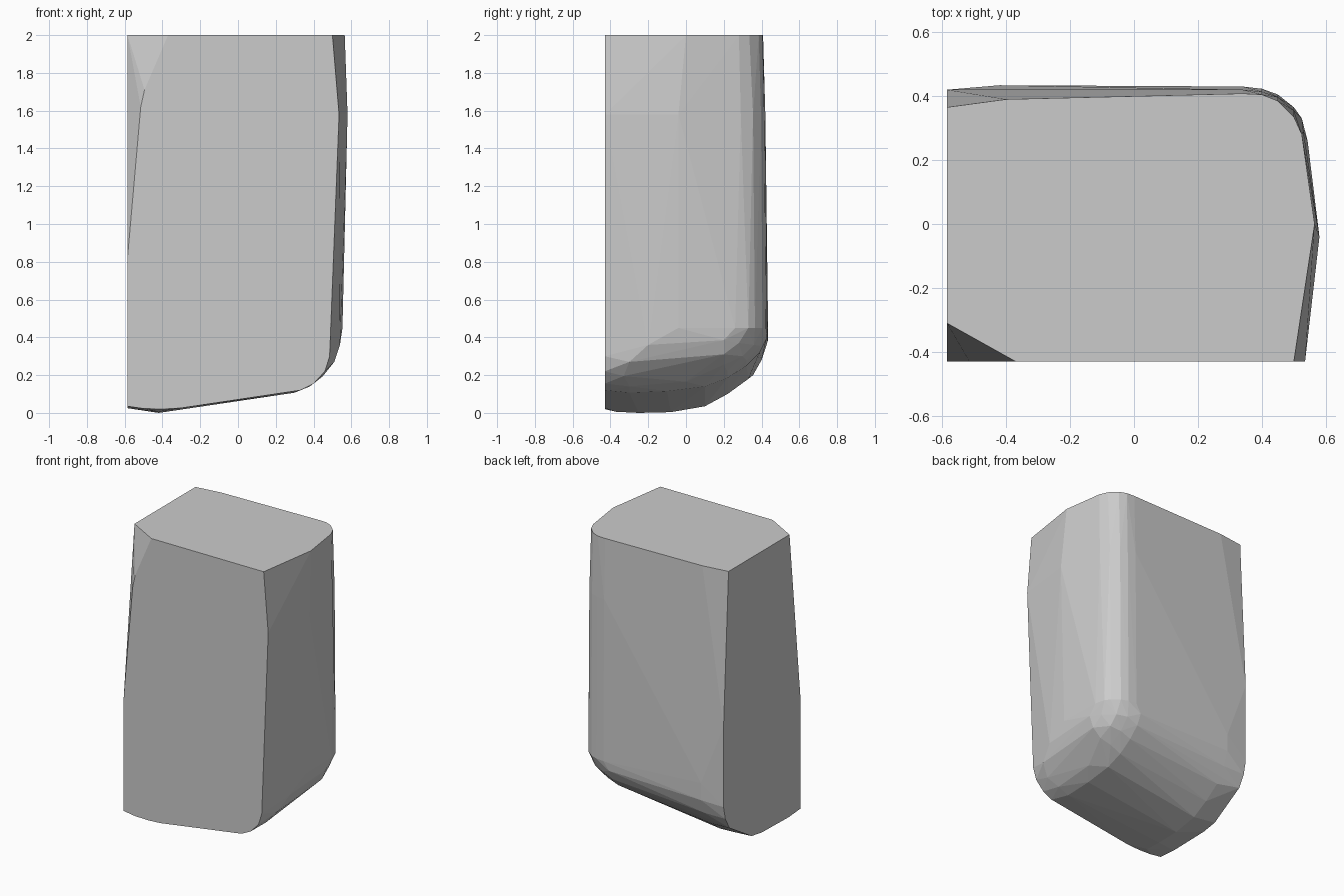
import bpy, bmesh

TOP, LEFT, FRONT = 2.0, -0.585, -0.43   # the three flat cut planes
points = []


def ring(z, outline):
    """Horizontal outline at one height."""
    points.extend((x, y, z) for x, y in outline)


def rib(x, profile):
    """Cross profile (y, z) of the underside at one x."""
    points.extend((x, y, z) for y, z in profile)


# Flat top and the body outlines below it
ring(TOP, [(LEFT, 0.365), (-0.4, 0.39), (0.34, 0.408), (0.40, 0.405), (0.45, 0.385),
           (0.50, 0.335), (0.525, 0.28), (0.565, 0.0), (0.50, FRONT),
           (-0.37, FRONT), (LEFT, -0.31)])
ring(1.58, [(0.34, 0.42), (0.40, 0.414), (0.45, 0.397), (0.50, 0.355), (0.53, 0.29),
            (0.58, -0.04), (0.535, FRONT)])
ring(0.45, [(0.34, 0.43), (0.40, 0.423), (0.45, 0.405), (0.50, 0.365),
            (0.525, 0.33), (0.543, 0.26), (0.553, -0.04)])

# Cut-face outlines: left side, then front
rib(LEFT, [(FRONT, 0.82), (0.42, 0.93), (0.42, 0.37), (0.40, 0.28), (0.355, 0.2),
           (0.11, 0.05), (0.0, 0.032), (-0.3, 0.025), (FRONT, 0.035)])
points.extend((x, FRONT, z) for x, z in [
    (-0.5, 0.023), (-0.4, 0.02), (-0.3, 0.026), (0.33, 0.12), (0.40, 0.155),
    (0.46, 0.22), (0.485, 0.3), (-0.515, 1.62), (-0.495, 1.71)])

# Rounded underside, rising towards the back right corner
rib(-0.42, [(-0.37, 0.006), (-0.25, 0.0), (-0.08, 0.004), (0.1, 0.035), (0.22, 0.1),
            (0.33, 0.18), (0.40, 0.28), (0.433, 0.38), (0.434, 0.5)])
rib(0.30, [(-0.3, 0.107), (-0.1, 0.115), (0.1, 0.14), (0.22, 0.185),
           (0.32, 0.25), (0.39, 0.32), (0.425, 0.39)])
rib(0.38, [(-0.3, 0.14), (0.0, 0.165), (0.22, 0.22), (0.32, 0.28), (0.39, 0.355)])
rib(0.45, [(-0.33, 0.195), (0.2, 0.255), (0.30, 0.3), (0.36, 0.36)])
rib(0.51, [(-0.3, 0.27), (0.2, 0.31), (0.28, 0.37)])
rib(0.54, [(-0.2, 0.36), (0.2, 0.385)])

# Wrap the outlines in one faceted convex block
bm = bmesh.new()
for p in points:
    bm.verts.new(p)
hull = bmesh.ops.convex_hull(bm, input=bm.verts)
junk = {g for g in hull["geom_interior"] + hull["geom_unused"]
        if isinstance(g, bmesh.types.BMVert)}
bmesh.ops.delete(bm, geom=list(junk), context='VERTS')
bmesh.ops.dissolve_limit(bm, angle_limit=0.01, verts=bm.verts, edges=bm.edges)
bmesh.ops.recalc_face_normals(bm, faces=bm.faces)

mesh = bpy.data.meshes.new("stone_block")
bm.to_mesh(mesh)
bm.free()
block = bpy.data.objects.new("stone_block", mesh)
bpy.context.collection.objects.link(block)
